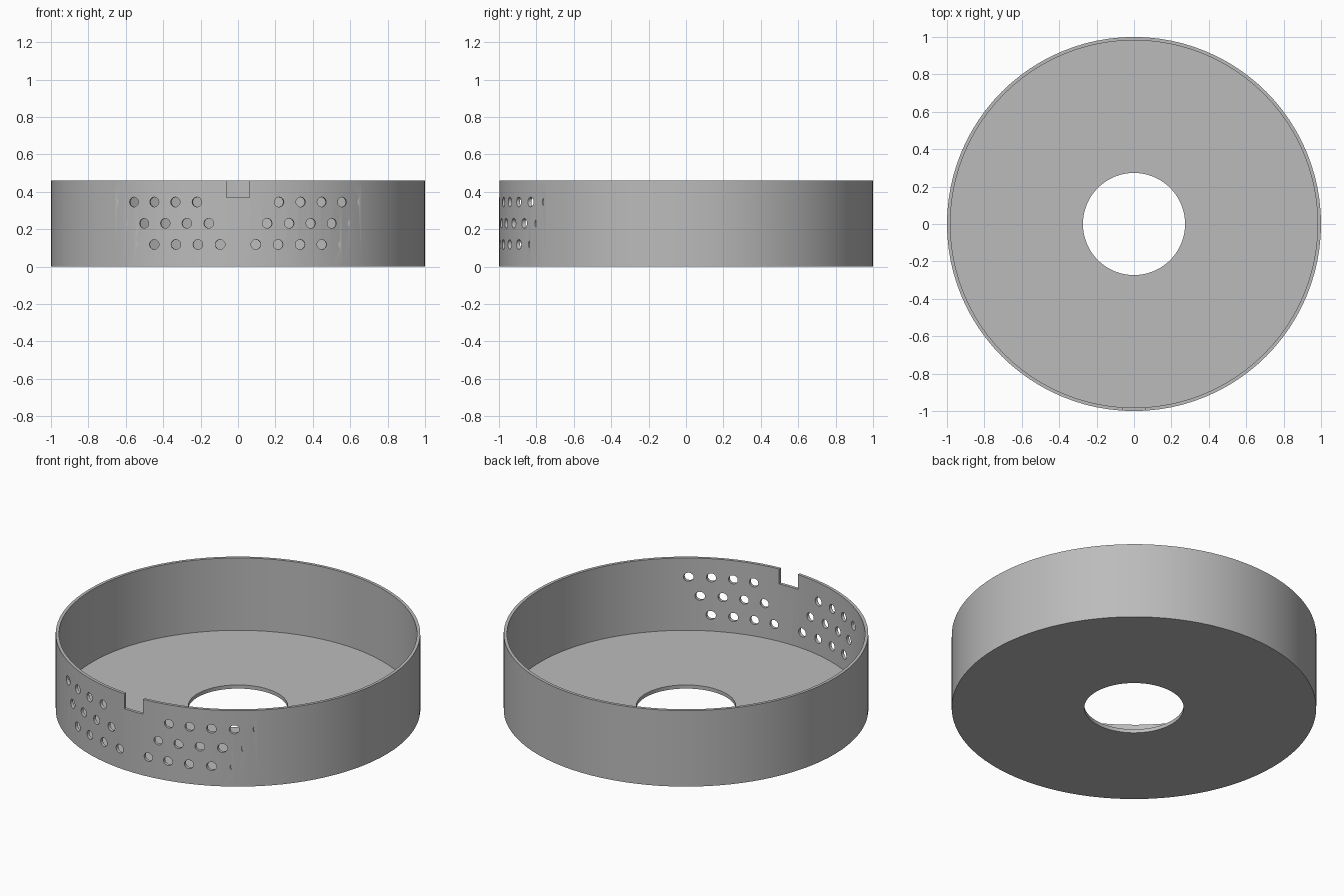
import bpy, bmesh
from math import radians
from mathutils import Matrix, Vector

if "Cube" in bpy.data.objects:
    bpy.data.objects.remove(bpy.data.objects["Cube"], do_unlink=True)

HEIGHT, FLOOR, INNER, BORE = 0.46, 0.022, 0.982, 0.273
SEGMENTS = 96

grey = bpy.data.materials.new("plain grey")
grey.use_nodes = True
colour = (0.5, 0.5, 0.5, 1)
grey.diffuse_color = colour
grey.node_tree.nodes["Principled BSDF"].inputs["Base Color"].default_value = colour


def make_object(name, bm):
    bmesh.ops.recalc_face_normals(bm, faces=bm.faces)
    mesh = bpy.data.meshes.new(name)
    bm.to_mesh(mesh)
    bm.free()
    mesh.materials.append(grey)
    obj = bpy.data.objects.new(name, mesh)
    bpy.context.collection.objects.link(obj)
    return obj


# Tray: lathed section with a thin wall, a floor and a central bore
profile = [(BORE, 0), (1, 0), (1, HEIGHT), (INNER, HEIGHT), (INNER, FLOOR), (BORE, FLOOR)]
bm = bmesh.new()
ring = [bm.verts.new((r, 0, z)) for r, z in profile]
edges = [bm.edges.new((a, b)) for a, b in zip(ring, ring[1:] + ring[:1])]
bmesh.ops.spin(bm, geom=ring + edges, cent=(0, 0, 0), axis=(0, 0, 1),
               angle=radians(360), steps=SEGMENTS, use_merge=True)
bmesh.ops.remove_doubles(bm, verts=bm.verts, dist=0.0001)
tray = make_object("tray", bm)

# Cutter: three staggered rows of parallel drills on each side of the front
bm = bmesh.new()
near, far = 0.885, 1.1
for side in (-1, 1):
    for z, turn in ((0.118, 5.5), (0.231, 9), (0.345, 12.7)):
        for i in range(5):
            place = (Matrix.Rotation(radians(side * turn), 4, "Z")
                     @ Matrix.Translation((side * i * 0.12, -(near + far) / 2, z))
                     @ Matrix.Rotation(radians(90), 4, "X"))
            bmesh.ops.create_cone(bm, cap_ends=True, segments=24, radius1=0.026,
                                  radius2=0.026, depth=far - near, matrix=place)

# Cutter: rectangular notch in the front rim
notch = Matrix.Translation((0, -1, 0.47)) @ Matrix.Diagonal(Vector((0.125, 0.2, 0.2, 1)))
bmesh.ops.create_cube(bm, size=1, matrix=notch)
cutter = make_object("hole_cutter", bm)
cutter.hide_render = True

cut = tray.modifiers.new("holes", "BOOLEAN")
cut.operation = "DIFFERENCE"
cut.solver = "EXACT"
cut.object = cutter

bpy.ops.object.select_all(action="DESELECT")
tray.select_set(True)
bpy.context.view_layer.objects.active = tray
bpy.ops.object.modifier_apply(modifier=cut.name)
bpy.data.objects.remove(cutter, do_unlink=True)
bpy.ops.object.shade_smooth_by_angle(angle=radians(30))
